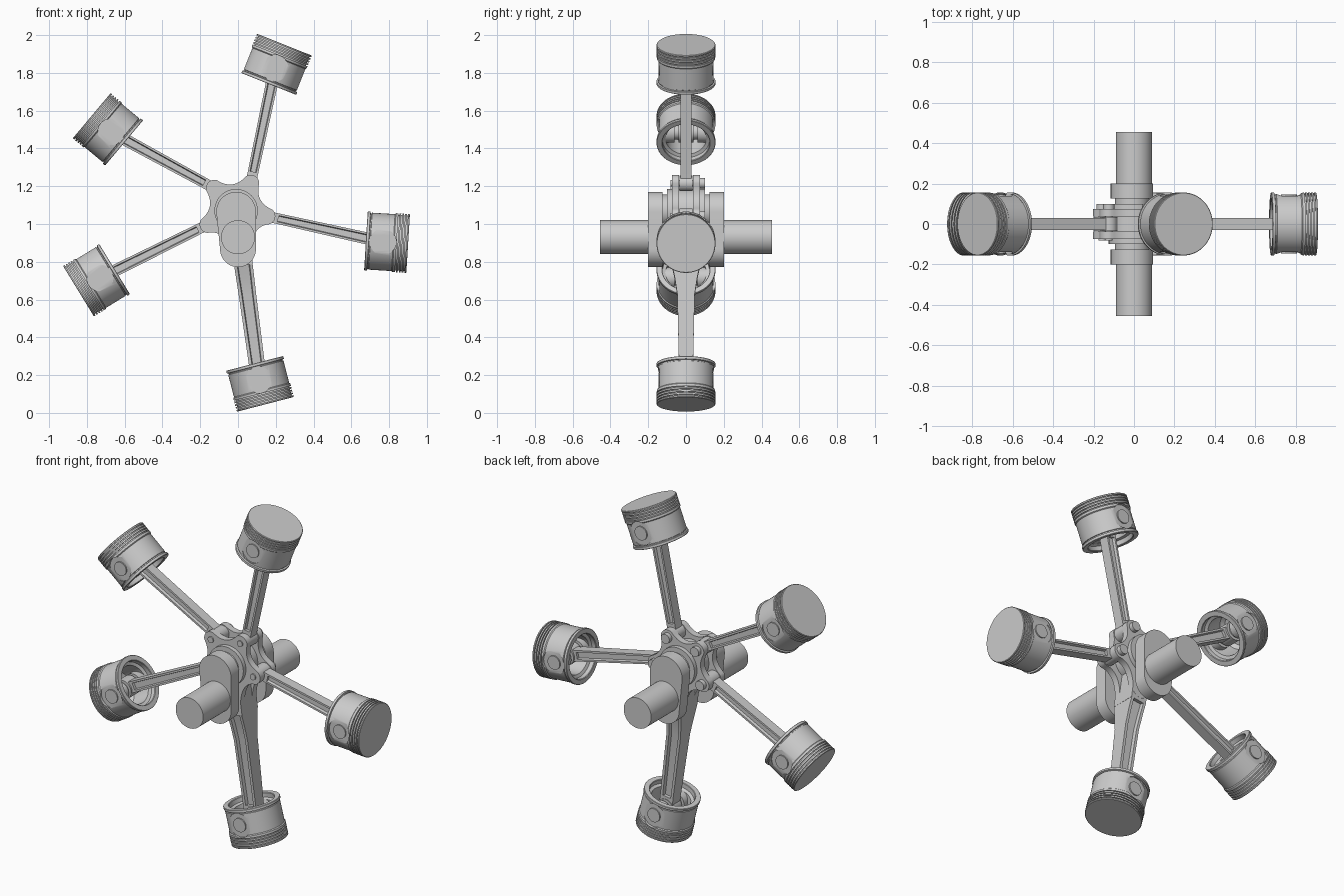
import bpy, bmesh
from math import sin, cos, radians, pi, atan2, hypot, degrees
from mathutils import Vector, Matrix

if "Cube" in bpy.data.objects:
    bpy.data.objects.remove(bpy.data.objects["Cube"])

SHAFT = (0.0, 0.93)       # x, z of the main shaft
CRANK = (-0.01, 1.07)     # x, z of the crank pin


def obj(name, bm):
    bmesh.ops.remove_doubles(bm, verts=bm.verts, dist=1e-5)
    bmesh.ops.recalc_face_normals(bm, faces=bm.faces)
    me = bpy.data.meshes.new(name)
    bm.to_mesh(me)
    bm.free()
    o = bpy.data.objects.new(name, me)
    bpy.context.collection.objects.link(o)
    return o


def place(o, p, angle):
    # local z points along the angle in the xz plane, local y stays world y
    o.matrix_world = Matrix.Translation((p[0], 0, p[1])) @ Matrix.Rotation(radians(90 - angle), 4, 'Y')
    return o


def loft(bm, rings):
    vs = [[bm.verts.new(p) for p in r] for r in rings]
    n = len(vs[0])
    for a, b in zip(vs, vs[1:]):
        for i in range(n):
            bm.faces.new((a[i], a[(i + 1) % n], b[(i + 1) % n], b[i]))
    bm.faces.new(vs[0])
    bm.faces.new(vs[-1])


def prism(bm, pts, y0, y1):
    loft(bm, [[(x, y, z) for x, z in pts] for y in (y0, y1)])


def circle(c, r, n=48, a0=0, a1=360):
    full = a1 - a0 == 360
    k = n if full else n - 1
    return [(c[0] + r * cos(radians(a0 + (a1 - a0) * i / k)),
             c[1] + r * sin(radians(a0 + (a1 - a0) * i / k))) for i in range(n)]


def cyl(bm, c, r, y0, y1, n=48):
    prism(bm, circle(c, r, n), y0, y1)


def polar(c, r, a):
    return (c[0] + r * cos(radians(a)), c[1] + r * sin(radians(a)))


# main shaft, two halves
bm = bmesh.new()
for s in (-1, 1):
    cyl(bm, SHAFT, 0.09, s * 0.14, s * 0.455)
obj("main_shaft", bm)

# crank webs: hull of two circles
bm = bmesh.new()
web = circle((-0.01, 1.065), 0.105, 28, 0, 180) + circle((0, 0.867), 0.095, 28, 180, 360)
for s in (-1, 1):
    prism(bm, web, s * 0.125, s * 0.2)
obj("crank_webs", bm)

# crank pin and hub sleeve
bm = bmesh.new()
cyl(bm, CRANK, 0.085, -0.13, 0.13)
obj("crank_pin", bm)
bm = bmesh.new()
cyl(bm, CRANK, 0.115, -0.1, 0.1)
obj("hub_sleeve", bm)

# star-shaped hub plates with rounded lobes
lobes = [(-82, 0.22, 0.052)] + [(-82 + 72 * i, 0.165, 0.045) for i in range(1, 5)]
arcs = [circle(polar(CRANK, R, a), r, 13, a - 60, a + 60) for a, R, r in lobes]
outline = []
for i, arc in enumerate(arcs):
    outline += arc
    p, q = Vector(arc[-1]), Vector(arcs[(i + 1) % 5][0])
    c = Vector(polar(CRANK, 0.108, lobes[i][0] + 36))
    for k in range(1, 12):
        t = k / 12
        outline.append(tuple(p * (1 - t) ** 2 + c * 2 * t * (1 - t) + q * t * t))
for name, s in (("hub_plate_front", -1), ("hub_plate_back", 1)):
    bm = bmesh.new()
    prism(bm, outline, s * 0.036, s * 0.075)
    obj(name, bm)

# knuckle pins through the plates, headed at the back
bm = bmesh.new()
for a, R, r in lobes[1:]:
    cyl(bm, polar(CRANK, R, a), 0.018, -0.082, 0.08, 24)
    cyl(bm, polar(CRANK, R, a), 0.028, 0.07, 0.1, 24)
obj("knuckle_pins", bm)


def beam(bm, sections, t, g):
    # I-section loft; each section is (z, half width, half depth)
    rings = []
    for z, w, d in sections:
        half = [(w, -d), (w, d), (w - t, d), (w - t - 0.004, d - g),
                (-w + t + 0.004, d - g), (-w + t, d), (-w, d), (-w, -d),
                (-w + t, -d), (-w + t + 0.004, -d + g),
                (w - t - 0.004, -d + g), (w - t, -d)]
        rings.append([(x, y, z) for x, y in half])
    loft(bm, rings)


def block(bm, z0, z1, w, d):
    loft(bm, [[(w, -d, z), (w, d, z), (-w, d, z), (-w, -d, z)] for z in (z0, z1)])


# piston body: lathe profile (radius, height), hollow below
rim = [(0.0, 0.134), (0.153, 0.134), (0.156, 0.131)]
for k in range(4):
    z = 0.124 - 0.015 * k
    rim += [(0.156, z), (0.147, z), (0.147, z - 0.006), (0.156, z - 0.006)]
rim += [(0.156, 0.06), (0.151, 0.055), (0.151, -0.066), (0.147, -0.068), (0.147, -0.073),
        (0.156, -0.075), (0.156, -0.088), (0.154, -0.09), (0.128, -0.09), (0.125, -0.087),
        (0.125, -0.062), (0.108, -0.055), (0.108, 0.055), (0.09, 0.075), (0.0, 0.08)]
bm = bmesh.new()
vs = [bm.verts.new((r, 0, z)) for r, z in rim]
es = [bm.edges.new(e) for e in zip(vs, vs[1:])]
bmesh.ops.spin(bm, geom=vs + es, cent=(0, 0, 0), axis=(0, 0, 1), angle=2 * pi, steps=64)
proto = obj("piston_1", bm)

# round flats cut around the pin ends
bm = bmesh.new()
for s in (-1, 1):
    cyl(bm, (0, 0), 0.07, s * 0.139, s * 0.2, 40)
cutter = obj("pin_flat_cutter", bm)
cutter.hide_render = True
mod = proto.modifiers.new("flats", 'BOOLEAN')
mod.operation = 'DIFFERENCE'
mod.object = cutter
dg = bpy.context.evaluated_depsgraph_get()
piston_mesh = bpy.data.meshes.new_from_object(proto.evaluated_get(dg))
proto.modifiers.clear()
proto.data = piston_mesh
bpy.data.objects.remove(cutter)

# wrist pin with inner bosses
bm = bmesh.new()
cyl(bm, (0, 0), 0.04, -0.146, 0.146, 40)
for s in (-1, 1):
    cyl(bm, (0, 0), 0.056, s * 0.06, s * 0.125, 40)
pin_proto = obj("wrist_pin_1", bm)

# pistons: wrist pin x, z and piston axis angle; the first one is the master
pistons = [(0.111, 0.175, 284.5), (0.767, 0.905, 356.5), (0.196, 1.825, 68.3),
           (-0.672, 1.487, 140), (-0.73, 0.714, 211.5)]
for i, (x, z, a) in enumerate(pistons):
    for src, nm in ((proto, "piston"), (pin_proto, "wrist_pin")):
        o = src
        if i:
            o = bpy.data.objects.new(f"{nm}_{i + 1}", src.data)
            bpy.context.collection.objects.link(o)
        place(o, (x, z), a)
    # connecting rod from hub to wrist pin
    start = CRANK if i == 0 else polar(CRANK, lobes[i][1], lobes[i][0])
    dx, dz = x - start[0], z - start[1]
    L = hypot(dx, dz)
    bm = bmesh.new()
    cyl(bm, (0, L), 0.056, -0.04, 0.04, 40)
    if i == 0:
        beam(bm, [(0.29, 0.049, 0.075), (0.36, 0.048, 0.06), (0.45, 0.046, 0.046),
                  (L - 0.07, 0.042, 0.037)], 0.016, 0.02)
        block(bm, 0.1, 0.292, 0.05, 0.074)
        block(bm, L - 0.072, L - 0.02, 0.042, 0.037)
        name = "master_rod"
    else:
        cyl(bm, (0, 0), 0.042, -0.034, 0.034, 40)
        beam(bm, [(0.06, 0.028, 0.03), (L - 0.07, 0.032, 0.03)], 0.011, 0.016)
        block(bm, 0.01, 0.062, 0.028, 0.03)
        block(bm, L - 0.072, L - 0.02, 0.032, 0.03)
        name = f"link_rod_{i}"
    place(obj(name, bm), start, degrees(atan2(dz, dx)))

# smooth round surfaces, keep edges crisp
bpy.ops.object.select_all(action='SELECT')
bpy.context.view_layer.objects.active = proto
bpy.ops.object.shade_smooth_by_angle(angle=radians(30))
